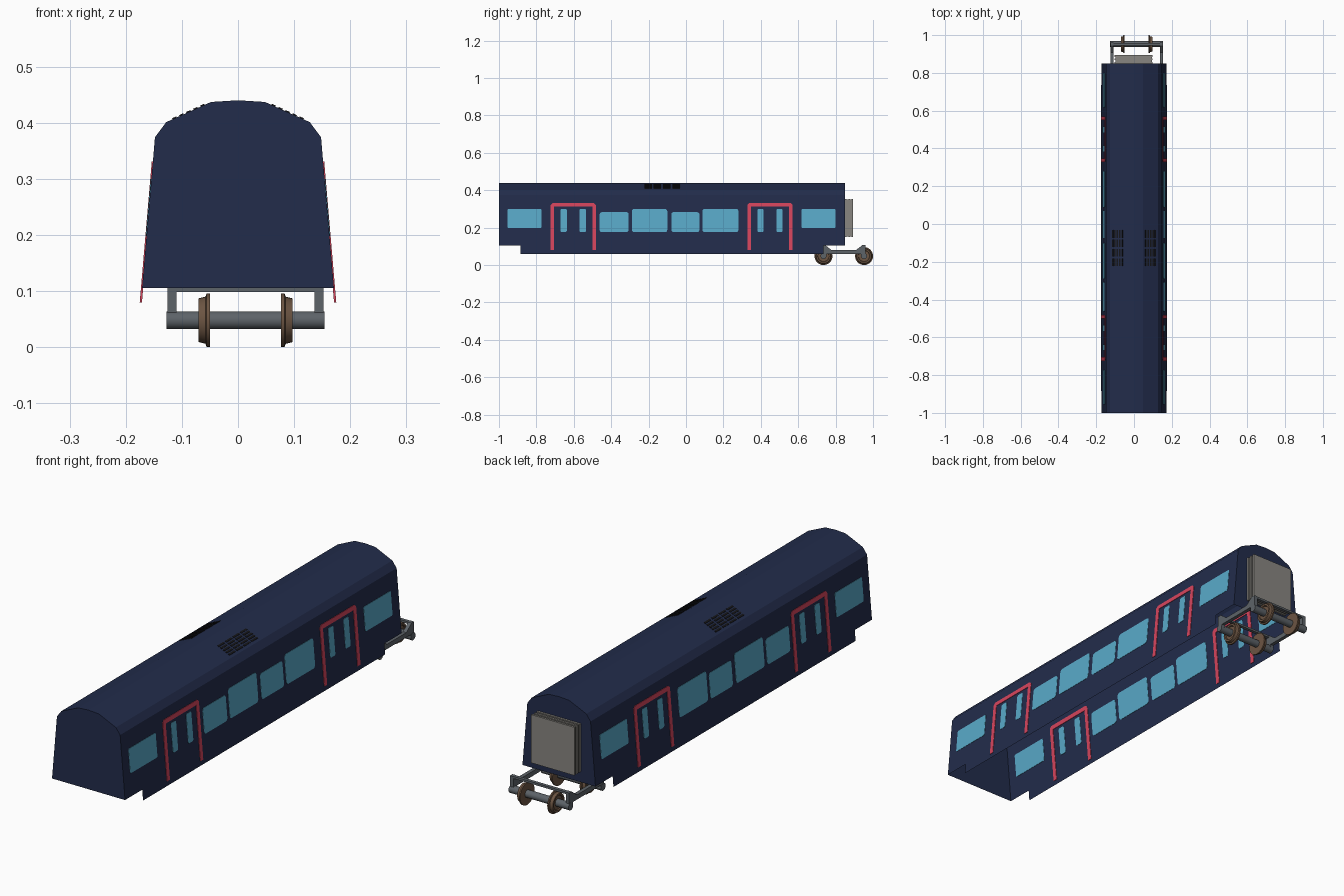
import bpy, bmesh, math
from mathutils import Vector, Matrix

if "Cube" in bpy.data.objects:
    bpy.data.objects.remove(bpy.data.objects["Cube"])

def material(name, rgb):
    m = bpy.data.materials.new(name)
    m.diffuse_color = (*rgb, 1)
    m.use_nodes = True
    m.node_tree.nodes["Principled BSDF"].inputs["Base Color"].default_value = m.diffuse_color
    return m

NAVY = material("navy_paint", (0.016, 0.025, 0.07))
GLASS = material("window_blue", (0.10, 0.40, 0.58))
RED = material("door_red", (0.68, 0.06, 0.11))
BLACK = material("vent_black", (0.008, 0.008, 0.01))
STEEL = material("steel", (0.11, 0.125, 0.14))
RUST = material("wheel_brown", (0.15, 0.09, 0.055))
RUBBER = material("bellows_grey", (0.25, 0.24, 0.22))

def finish(bm, name, mat, smooth=False, recalc=True):
    if recalc:
        bmesh.ops.recalc_face_normals(bm, faces=bm.faces)
    me = bpy.data.meshes.new(name)
    bm.to_mesh(me)
    bm.free()
    ob = bpy.data.objects.new(name, me)
    bpy.context.collection.objects.link(ob)
    me.materials.append(mat)
    if smooth:
        bpy.ops.object.select_all(action='DESELECT')
        ob.select_set(True)
        bpy.context.view_layer.objects.active = ob
        bpy.ops.object.shade_smooth_by_angle(angle=math.radians(30))
    return ob

def add_box(bm, lo, hi):
    lo, hi = Vector(lo), Vector(hi)
    m = Matrix.Translation((lo + hi) / 2) @ Matrix.Diagonal((*(hi - lo), 1))
    bmesh.ops.create_cube(bm, size=1, matrix=m)

def add_prism(bm, pts, offset):
    base = bm.faces.new([bm.verts.new(p) for p in pts])
    ext = bmesh.ops.extrude_face_region(bm, geom=[base], use_keep_orig=True)
    verts = [g for g in ext["geom"] if isinstance(g, bmesh.types.BMVert)]
    bmesh.ops.translate(bm, vec=offset, verts=verts)

def wall_x(z):
    return 0.171 - (z - 0.105) * 0.023 / 0.269

# Body shell: open-bottomed thin sheet with closed ends
half = [(0.171, 0.105), (0.148, 0.374), (0.128, 0.401), (0.048, 0.437)]
section = half + [(0, 0.44)] + [(-x, z) for x, z in reversed(half)]
FRONT, BACK = -1.0, 0.85
bm = bmesh.new()
rings = [[bm.verts.new((x, y, z)) for x, z in section] for y in (FRONT, BACK)]
for i in range(len(section) - 1):
    bm.faces.new((rings[0][i], rings[0][i + 1], rings[1][i + 1], rings[1][i]))
bm.faces.new(rings[0][::-1])
bm.faces.new(rings[1])
for f in bm.faces:
    if f.normal.dot(f.calc_center_median() - Vector((0, -0.075, 0.2))) < 0:
        f.normal_flip()
finish(bm, "carriage_body", NAVY)

# Side skirts below the body
bm = bmesh.new()
for s in (1, -1):
    pts = [(-0.885, 0.06), (0.735, 0.06), (0.735, 0.105), (-0.885, 0.105)]
    f = bm.faces.new([bm.verts.new((s * wall_x(z), y, z)) for y, z in pts[::s]])
finish(bm, "side_skirts", NAVY, recalc=False)

# Wall panels: outlines in (y, z) laid on both sloping walls
def wall_panels(name, outlines, mat, t=0.0012):
    bm = bmesh.new()
    for s in (1, -1):
        for o in outlines:
            pts = [(s * (wall_x(z) - t), y, z) for y, z in o]
            add_prism(bm, pts, (s * 2 * t, 0, 0))
    return finish(bm, name, mat)

def rounded(y0, y1, z0, z1, r=0.012, n=3):
    out = []
    corners = [(y1 - r, z1 - r), (y0 + r, z1 - r), (y0 + r, z0 + r), (y1 - r, z0 + r)]
    for k, (cy, cz) in enumerate(corners):
        for i in range(n + 1):
            a = math.pi / 2 * (k + i / n)
            out.append((cy + r * math.cos(a), cz + r * math.sin(a)))
    return out

wall_panels("end_windows", [rounded(-0.955, -0.773, 0.198, 0.30, 0.006),
                            rounded(0.618, 0.80, 0.198, 0.30, 0.006)], GLASS)
wall_panels("saloon_windows", [rounded(-0.462, -0.307, 0.176, 0.283),
                               rounded(-0.29, -0.10, 0.176, 0.30),
                               rounded(-0.078, 0.072, 0.176, 0.283),
                               rounded(0.088, 0.28, 0.176, 0.30)], GLASS)

# Doors: red surround and two narrow lights each
def door_frame(c, w=0.121, t=0.019, z0=0.08, z1=0.331, k=0.01):
    left = [(-w + t, z1 - t), (-w + t, z0), (-w, z0), (-w, z1 - k), (-w + k, z1)]
    return [(c + y, z) for y, z in left] + [(c - y, z) for y, z in reversed(left)]

doors = (-0.603, 0.449)
wall_panels("door_frames", [door_frame(c) for c in doors], RED, 0.002)
wall_panels("door_windows", [rounded(c + d - 0.017, c + d + 0.017, 0.177, 0.30, 0.007)
                             for c in doors for d in (-0.051, 0.051)], GLASS)

# Roof vents: four groups of slats on each roof slope
bm = bmesh.new()
slope = math.atan2(0.036, 0.08)
for s in (1, -1):
    for g in range(4):
        for i in range(5):
            x = 0.063 + i * 0.0125
            z = 0.437 - (x - 0.048) * 0.45
            m = (Matrix.Translation((s * x, -0.053 - g * 0.05, z)) @
                 Matrix.Rotation(s * slope, 4, 'Y') @ Matrix.Diagonal((0.008, 0.04, 0.004, 1)))
            bmesh.ops.create_cube(bm, size=1, matrix=m)
finish(bm, "roof_vents", BLACK)

# Gangway bellows on the back end
bm = bmesh.new()
for i in range(5):
    e = 0.004 * (i % 2)
    y = BACK + i * 0.0088
    add_box(bm, (-0.103 + e, y, 0.15 + e), (0.099 - e, y + 0.0088, 0.354 - e))
finish(bm, "gangway_bellows", RUBBER)

# Bogie
CX, AXLE_Z, AXLES = 0.0135, 0.048, (0.735, 0.952)
TO_X = Matrix.Rotation(math.pi / 2, 4, 'Y')
bm = bmesh.new()
for y in AXLES:
    bmesh.ops.create_cone(bm, cap_ends=True, segments=20, radius1=0.016, radius2=0.016,
                          depth=0.281, matrix=Matrix.Translation((CX, y, AXLE_Z)) @ TO_X)
finish(bm, "axles", STEEL, True)

# Flanged wheels, lathed around the axle
profile = [(0, 0.014), (0, 0.048), (0.006, 0.048), (0.008, 0.042), (0.02, 0.039),
           (0.02, 0.031), (0.015, 0.029), (0.015, 0.014)]
bm = bmesh.new()
N = 28
for y in AXLES:
    for s in (1, -1):
        loops = [[bm.verts.new((CX + s * (0.0635 + dx), y + r * math.cos(2 * math.pi * k / N),
                                AXLE_Z + r * math.sin(2 * math.pi * k / N)))
                  for k in range(N)] for dx, r in profile]
        for j in range(len(profile)):
            a, b = loops[j], loops[(j + 1) % len(profile)]
            for k in range(N):
                bm.faces.new((a[k], a[(k + 1) % N], b[(k + 1) % N], b[k]))
finish(bm, "wheels", RUST, True)

# Side frames dipping between the axles, joined by end bars
arm = [(0.0, 0.06), (0.092, 0.06), (0.092, 0.05), (0.117, 0.05), (0.117, 0.107),
       (0.1, 0.107), (0.065, 0.08), (0.0, 0.08)]
outline = arm[1:-1] + [(-y, z) for y, z in reversed(arm[1:-1])]
mid = sum(AXLES) / 2
bm = bmesh.new()
for x in (CX - 0.139, CX + 0.123):
    add_prism(bm, [(x, mid + y, z) for y, z in outline], (0.016, 0, 0))
finish(bm, "bogie_side_frames", STEEL)
bm = bmesh.new()
for y in AXLES:
    add_box(bm, (CX - 0.125, y - 0.007, 0.098), (CX + 0.125, y + 0.007, 0.107))
finish(bm, "bogie_end_bars", STEEL)
